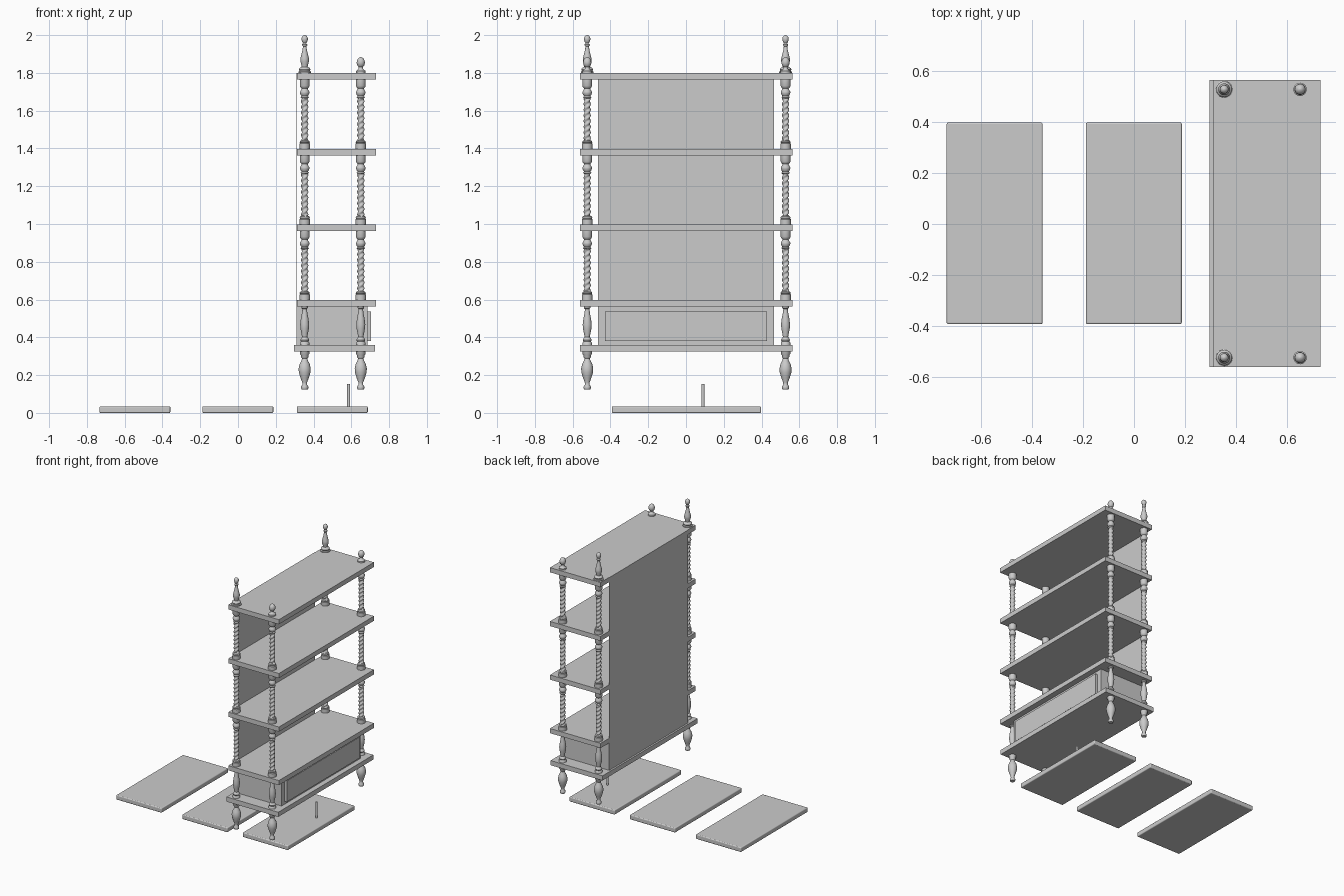
import bpy, bmesh, math

if "Cube" in bpy.data.objects:
    bpy.data.objects.remove(bpy.data.objects["Cube"])

SIDES = 20


def box(name, x0, x1, y0, y1, z0, z1, bevel=0.0):
    bm = bmesh.new()
    bmesh.ops.create_cube(bm, size=1)
    for v in bm.verts:
        v.co.x = (x0 + x1) / 2 + v.co.x * (x1 - x0)
        v.co.y = (y0 + y1) / 2 + v.co.y * (y1 - y0)
        v.co.z = (z0 + z1) / 2 + v.co.z * (z1 - z0)
    me = bpy.data.meshes.new(name)
    bm.to_mesh(me)
    bm.free()
    ob = bpy.data.objects.new(name, me)
    bpy.context.collection.objects.link(ob)
    if bevel:
        mod = ob.modifiers.new("rounded_edges", 'BEVEL')
        mod.width = bevel
        mod.segments = 3
    return ob


def turned_mesh(name, rows):
    """Lathe a list of (radius, z, rope depth); rope depth winds two strands."""
    bm = bmesh.new()
    rings = []
    for r, z, depth in rows:
        ring = []
        for i in range(SIDES):
            a = 2 * math.pi * i / SIDES
            rr = r + depth * math.cos(2 * a - 2 * math.pi * z / 0.03)
            ring.append(bm.verts.new((rr * math.cos(a), rr * math.sin(a), z)))
        rings.append(ring)
    for lo, hi in zip(rings, rings[1:]):
        for i in range(SIDES):
            j = (i + 1) % SIDES
            bm.faces.new((lo[i], lo[j], hi[j], hi[i]))
    bm.faces.new(rings[0][::-1])
    bm.faces.new(rings[-1])
    me = bpy.data.meshes.new(name)
    bm.to_mesh(me)
    bm.free()
    return me


def bay(z):
    """Post between two shelves: base cup, rope twist, bead and top block."""
    rows = [(r, z + h, 0) for r, h in [
        (.028, 0), (.028, .028), (.024, .031), (.027, .036), (.024, .043), (.018, .046)]]
    n = 54
    rows += [(.0165, z + .048 + .219 * i / n, .003) for i in range(n + 1)]
    rows += [(r, z + h, 0) for r, h in [
        (.018, .269), (.022, .274), (.017, .281), (.021, .286), (.025, .296),
        (.025, .303), (.019, .313), (.016, .320), (.022, .326), (.026, .334), (.026, .366)]]
    return rows


# Foot and lower baluster
lower = [(.016, .124), (.019, .130), (.019, .140), (.012, .150), (.013, .162),
         (.022, .185), (.031, .215), (.032, .235), (.027, .258), (.018, .275),
         (.014, .288), (.020, .296), (.020, .306), (.025, .312), (.025, .372),
         (.020, .378), (.024, .386), (.020, .394), (.014, .402), (.017, .420),
         (.022, .445), (.024, .468), (.020, .500), (.014, .530), (.012, .550),
         (.018, .556), (.018, .590)]
# Finials: tall at the back, short at the front
tall = [(.034, 1.797), (.034, 1.806), (.028, 1.810), (.031, 1.818), (.027, 1.826),
        (.016, 1.832), (.018, 1.845), (.023, 1.862), (.023, 1.875), (.018, 1.895),
        (.012, 1.920), (.009, 1.940), (.014, 1.946), (.014, 1.951), (.008, 1.957),
        (.013, 1.964), (.017, 1.976), (.016, 1.987), (.010, 1.996), (.002, 2.0)]
short = [(.026, 1.797), (.026, 1.810), (.018, 1.815), (.012, 1.822), (.011, 1.832),
         (.018, 1.839), (.022, 1.853), (.020, 1.867), (.013, 1.878), (.002, 1.884)]

shaft = [(r, z, 0) for r, z in lower] + bay(.598) + bay(.997) + bay(1.397)
smooth = []
for name, x, finial in (("back_post", .353, tall), ("front_post", .65, short)):
    me = turned_mesh(name, shaft + [(r, z, 0) for r, z in finial])
    for side, y in (("left", -.523), ("right", .527)):
        ob = bpy.data.objects.new(f"{name}_{side}", me)
        ob.location = (x, y, 0)
        bpy.context.collection.objects.link(ob)
    smooth.append(ob)

# Shelves
for i, z in enumerate((.563, .963, 1.363, 1.765)):
    box(f"shelf_{i + 1}", .312, .73, -.56, .563, z, z + .035)
box("base_shelf", .296, .725, -.56, .563, .325, .36)

# Back panel, drawer case and drawer front
box("back_panel", .309, .312, -.466, .465, .36, 1.80)
box("drawer_case", .312, .686, -.466, .465, .36, .563)
box("drawer_front", .686, .703, -.428, .428, .38, .537)

# Loose boards on the floor
for i, (a, b) in enumerate(((-.733, -.358), (-.188, .187), (.312, .687))):
    smooth.append(box(f"loose_board_{i + 1}", a, b, -.392, .397, 0, .035, .006))

# Small peg standing on the last board
peg = turned_mesh("peg", [(.008, .03, 0), (.008, .153, 0)])
ob = bpy.data.objects.new("peg", peg)
ob.location = (.586, .09, 0)
bpy.context.collection.objects.link(ob)
smooth.append(ob)

# Smooth shading with sharp edges kept
for ob in smooth:
    bpy.ops.object.select_all(action='DESELECT')
    ob.select_set(True)
    bpy.context.view_layer.objects.active = ob
    if ob.data.users > 1:
        ob.data.shade_smooth()
        ob.data.set_sharp_from_angle(angle=math.radians(40))
    else:
        bpy.ops.object.shade_smooth_by_angle(angle=math.radians(35))
